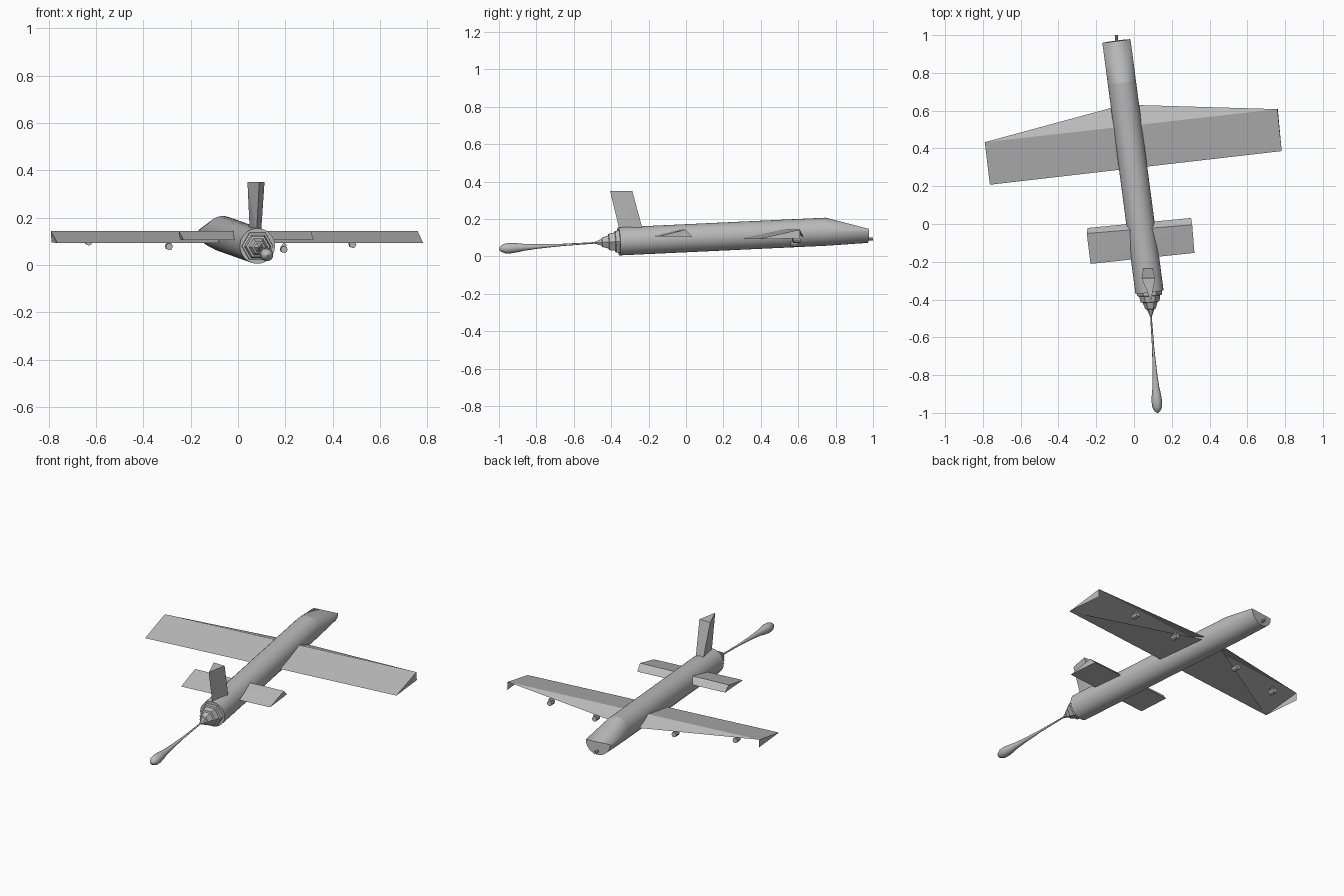
import bpy, bmesh, math
from mathutils import Vector

cube = bpy.data.objects.get("Cube")
if cube:
    bpy.data.objects.remove(cube)

grey = bpy.data.materials.new("airframe_grey")
grey.use_nodes = True
COLOUR = (0.5, 0.5, 0.5, 1)
grey.diffuse_color = COLOUR
grey.node_tree.nodes["Principled BSDF"].inputs["Base Color"].default_value = COLOUR


def add_object(name, bm, smooth=False):
    bmesh.ops.recalc_face_normals(bm, faces=bm.faces)
    mesh = bpy.data.meshes.new(name)
    bm.to_mesh(mesh)
    bm.free()
    mesh.materials.append(grey)
    obj = bpy.data.objects.new(name, mesh)
    bpy.context.collection.objects.link(obj)
    if smooth:
        bpy.ops.object.select_all(action='DESELECT')
        obj.select_set(True)
        bpy.context.view_layer.objects.active = obj
        bpy.ops.object.shade_smooth_by_angle(angle=math.radians(35))
    return obj


def solid(name, points, faces=None):
    """Convex solid through the points, or the given faces."""
    bm = bmesh.new()
    verts = [bm.verts.new(p) for p in points]
    if faces:
        for f in faces:
            bm.faces.new([verts[i] for i in f])
    else:
        bmesh.ops.convex_hull(bm, input=verts)
    return add_object(name, bm)


def frame(start, end):
    """Position function for an axis: distance fraction, side offset, up offset."""
    start, end = Vector(start), Vector(end)
    fwd = (end - start).normalized()
    side = fwd.cross(Vector((0, 0, 1))).normalized()
    up = side.cross(fwd)
    return lambda t, s=0, u=0: start.lerp(end, t) + side * s + up * u


def lathe(name, place, profile, sides, smooth=True):
    """Rings of (fraction, radius) joined along an axis and capped."""
    bm = bmesh.new()
    rings = []
    for t, r in profile:
        angles = [math.tau * i / sides for i in range(sides)]
        rings.append([bm.verts.new(place(t, r * math.cos(a), r * math.sin(a))) for a in angles])
    for a, b in zip(rings, rings[1:]):
        for i in range(sides):
            j = (i + 1) % sides
            bm.faces.new((a[i], a[j], b[j], b[i]))
    bm.faces.new(rings[0])
    bm.faces.new(rings[-1])
    return add_object(name, bm, smooth)


# Fuselage tube, and a nose cut down to a half disc
R = 0.075
CUT = 0.836
body = frame((0.082, -0.36, 0.08), (-0.093, 0.968, 0.142))
lathe("fuselage", body, [(0, R), (CUT, R)], 32)
bm = bmesh.new()
for i in range(33):
    a = math.pi * i / 16
    c, s = R * math.cos(a), R * math.sin(a)
    if i < 32:
        bm.verts.new(body(CUT, c, s))
    if 16 <= i:
        bm.verts.new(body(1, c, s + 0.005))
bmesh.ops.convex_hull(bm, input=bm.verts[:])
add_object("nose", bm, True)

# Nose probe
probe = frame((-0.09, 0.95, 0.093), (-0.094, 1.0, 0.094))
lathe("nose_probe", probe, [(0, 0.008), (1, 0.008)], 8)

# Main wing: sloped upper panel, swept leading panel, tip plates
solid("main_wing",
      [(-0.79, 0.433, 0.143), (-0.763, 0.208, 0.093), (0.782, 0.386, 0.093),
       (0.759, 0.608, 0.143), (-0.056, 0.632, 0.1),
       (-0.788, 0.435, 0.095), (0.761, 0.61, 0.095)],
      [(0, 1, 2, 3), (0, 3, 4), (1, 4, 2), (0, 5, 1), (3, 2, 6)])

# Small wing: closed triangular section
solid("small_wing",
      [(-0.25, -0.05, 0.143), (-0.23, -0.211, 0.105), (-0.245, -0.021, 0.107),
       (0.308, -0.004, 0.143), (0.32, -0.153, 0.105), (0.302, 0.032, 0.107)])

# Upright fin, pointed at the tail side
solid("tail_fin",
      [(0.09, -0.406, 0.35), (0.04, -0.287, 0.35), (0.112, -0.287, 0.35),
       (0.078, -0.353, 0.13), (0.05, -0.228, 0.13), (0.097, -0.228, 0.13)])

# Stepped six-sided tail cone
cone = frame((0.081, -0.35, 0.08), (0.09, -0.487, 0.073))
lathe("tail_cone", cone,
      [(0, 0.068), (0.2, 0.066), (0.22, 0.056), (0.45, 0.05), (0.47, 0.04),
       (0.72, 0.028), (0.74, 0.02), (1, 0.006)], 6, False)

# Trailing tow line swelling into a pod
tow = frame((0.089, -0.475, 0.073), (0.125, -1.0, 0.04))
lathe("tow_line_and_pod", tow,
      [(0, 0.004), (0.35, 0.006), (0.6, 0.012), (0.74, 0.018), (0.81, 0.024),
       (0.88, 0.028), (0.94, 0.026), (0.98, 0.016), (1, 0.003)], 16)

# Short stores hung beneath the wing
for n, (x, y, low) in enumerate([(-0.63, 0.42, 0.085), (-0.29, 0.515, 0.065),
                                 (0.195, 0.577, 0.053), (0.485, 0.59, 0.074)]):
    hanger = frame((x, y - 0.018, low + 0.012), (x - 0.004, y + 0.02, low + 0.014))
    lathe(f"store_{n + 1}", hanger, [(0, 0.015), (1, 0.015)], 8, False)
    top = frame((x, y - 0.01, low + 0.03), (x, y + 0.01, low + 0.03))
    lathe(f"store_mount_{n + 1}", top, [(0, 0.012), (1, 0.012)], 4, False)
